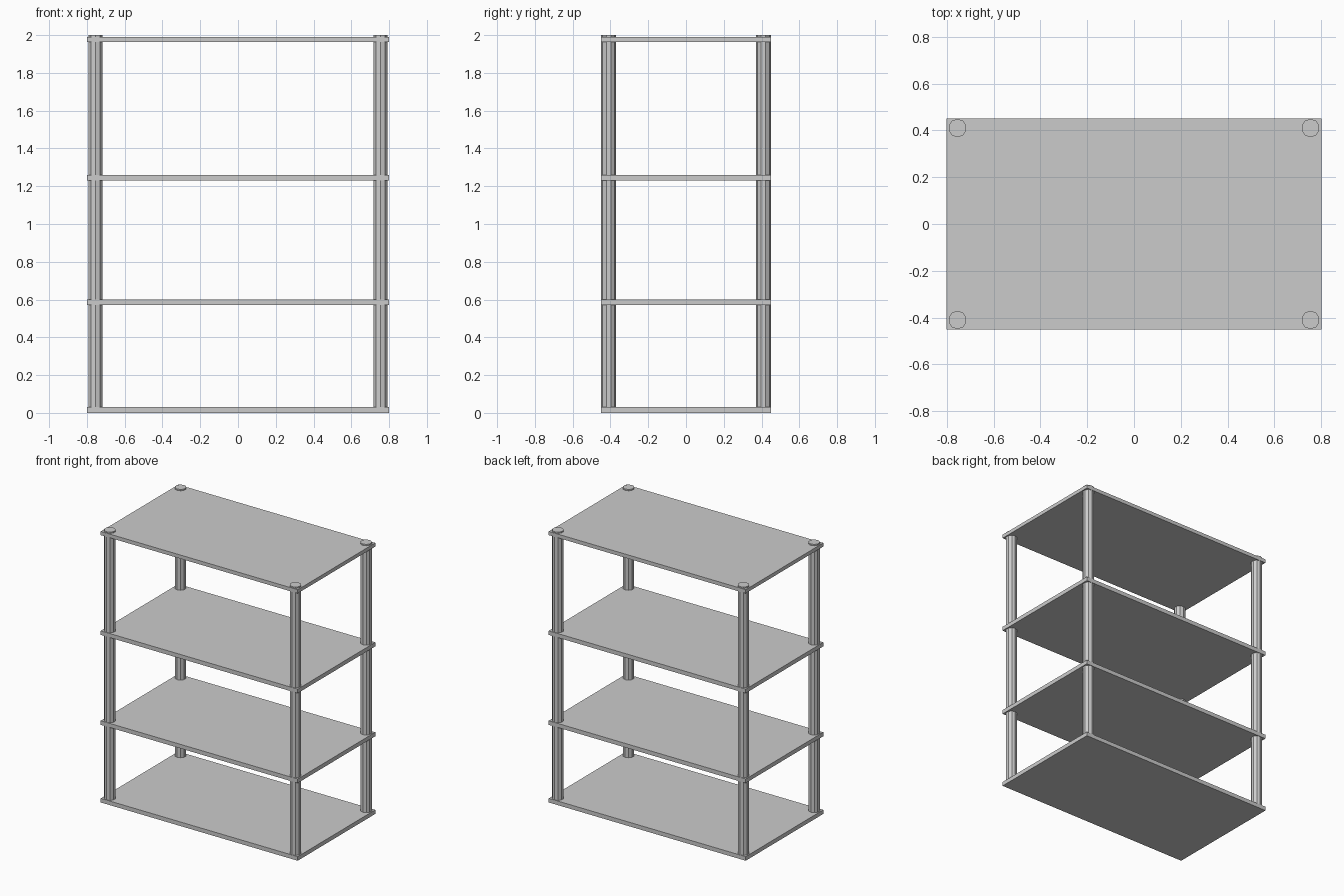
import bpy
from math import radians

if "Cube" in bpy.data.objects:
    bpy.data.objects.remove(bpy.data.objects["Cube"])

# Rectangular shelf board resting with its underside at z0
def shelf(name, z0, z1):
    bpy.ops.mesh.primitive_cube_add(size=1, location=(0, 0, (z0 + z1) / 2))
    ob = bpy.context.object
    ob.name = name
    ob.scale = (1.6, 0.9, z1 - z0)
    bpy.ops.object.transform_apply(location=False, rotation=False, scale=True)

# Faceted corner post running through all shelves
def post(name, x, y):
    z0, z1 = 0.01, 2.0
    bpy.ops.mesh.primitive_cylinder_add(vertices=10, radius=0.039, depth=z1 - z0,
                                        location=(x, y, (z0 + z1) / 2))
    bpy.context.object.name = name

for name, z0, z1 in (("bottom_shelf", 0.0, 0.03), ("lower_shelf", 0.57, 0.60),
                     ("upper_shelf", 1.23, 1.26), ("top_shelf", 1.963, 1.99)):
    shelf(name, z0, z1)

for sx, side in ((-1, "left"), (1, "right")):
    for sy, end in ((-1, "front"), (1, "back")):
        post(f"{end}_{side}_post", sx * 0.754, sy * 0.41)
